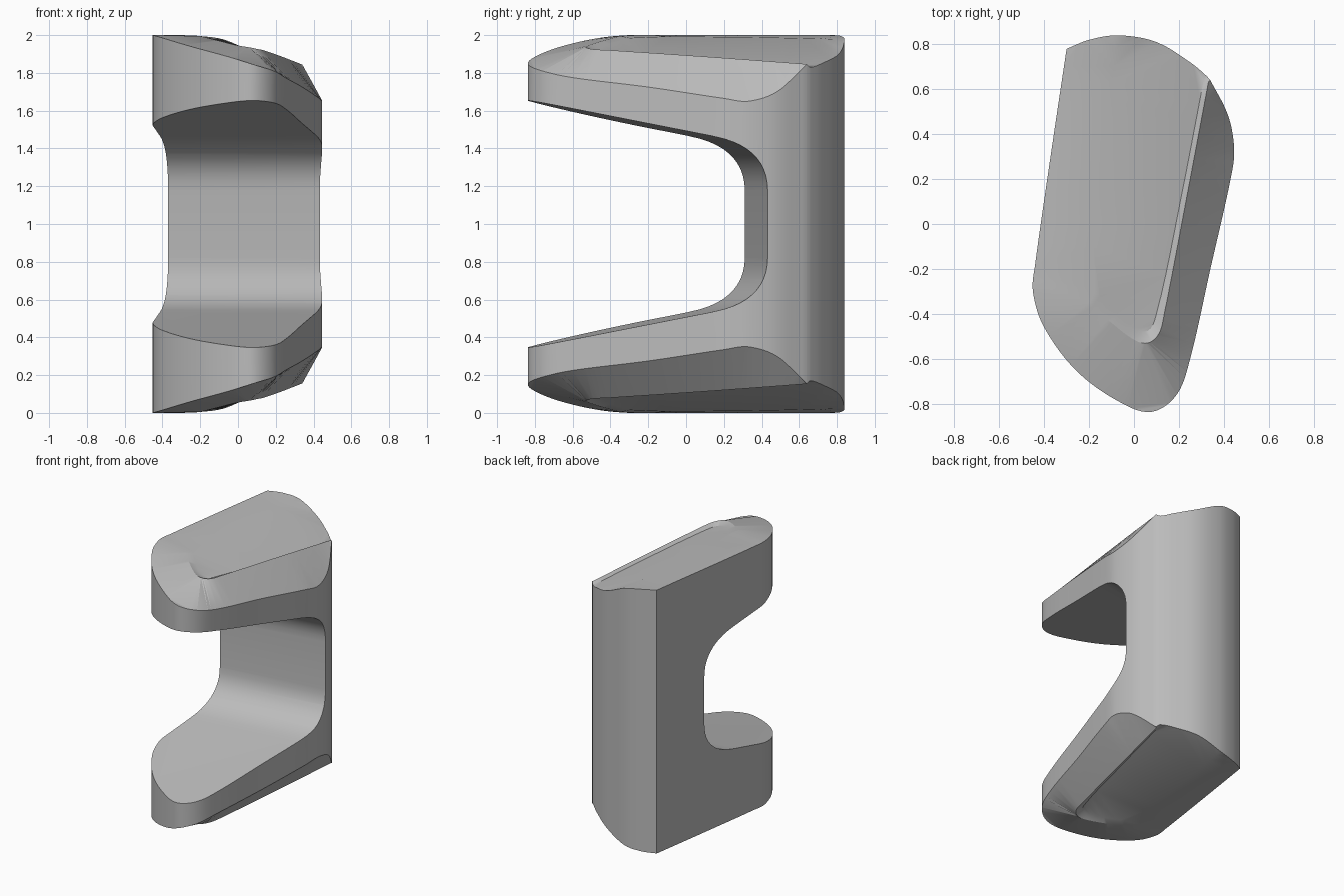
import bpy, bmesh, math
from mathutils import Vector
from mathutils.geometry import delaunay_2d_cdt, interpolate_bezier

cube = bpy.data.objects.get("Cube")
if cube:
    bpy.data.objects.remove(cube, do_unlink=True)


def smooth_path(points, steps):
    """Smooth curve through the points, with chord-length handles."""
    pts = [Vector(p) for p in points]
    last = len(pts) - 1
    tangents = [(pts[min(i + 1, last)] - pts[max(i - 1, 0)]).normalized() for i in range(last + 1)]
    path = []
    for i in range(last):
        a, b = pts[i], pts[i + 1]
        reach = (b - a).length / 3
        path += interpolate_bezier(a, a + tangents[i] * reach, b - tangents[i + 1] * reach, b, steps + 1)[:-1]
    return path + [pts[-1]]


def mesh_object(name, bm):
    bmesh.ops.recalc_face_normals(bm, faces=bm.faces)
    mesh = bpy.data.meshes.new(name)
    bm.to_mesh(mesh)
    bm.free()
    obj = bpy.data.objects.new(name, mesh)
    bpy.context.collection.objects.link(obj)
    return obj


# Upper edge of the wall, from the sharp back corner round to the back
side_edge = [(-.3, .78, 2), (-.37, .31, 2), (-.44, -.18, 2), (-.45, -.3, 2),
             (-.4, -.46, 1.985), (-.25, -.66, 1.94), (-.05, -.8, 1.885),
             (.08, -.836, 1.845), (.19, -.76, 1.81), (.25, -.6, 1.775),
             (.34, -.2, 1.725), (.43, .2, 1.665), (.446, .33, 1.65),
             (.42, .48, 1.7), (.34, .64, 1.845)]
back_edge = [(.34, .64, 1.845), (.32, .662, 1.83), (.25, .72, 1.85),
             (.1, .81, 1.9), (-.07, .84, 1.975), (-.2, .82, 1.995), (-.3, .78, 2)]
outline = smooth_path(side_edge, 6)[:-1] + smooth_path(back_edge, 5)[:-1]

# Rim of the shallow recess on the cap, and the recess floor edge
rim = smooth_path([(-.2, -.35, 1.995), (-.1, -.44, 1.97), (0, -.515, 1.945),
                   (.06, -.53, 1.935), (.11, -.49, 1.925), (.135, -.4, 1.92),
                   (.235, .12, 1.885), (.332, .635, 1.847)], 6)
floor_edge = smooth_path([(-.17, -.3, 1.985), (-.05, -.42, 1.945), (.05, -.48, 1.915),
                          (.1, -.4, 1.905), (.21, .12, 1.87), (.31, .64, 1.831)], 6)
ridge = smooth_path([(-.18, -.1, 1.993), (-.13, .4, 1.988), (-.08, .78, 1.978)], 5)

# Body: triangulated cap, its mirrored twin below, and a wall between
points = outline + rim + floor_edge + ridge
n = len(outline)
edges = [(i, (i + 1) % n) for i in range(n)]
start = n
for line in (rim, floor_edge, ridge):
    edges += [(start + i, start + i + 1) for i in range(len(line) - 1)]
    start += len(line)
flat, _, tris, origins, _, _ = delaunay_2d_cdt([p.xy for p in points], edges, [], 1, 1e-5)

bm = bmesh.new()
heights = [points[src[0]].z if src else 1.9 for src in origins]
top = [bm.verts.new((p.x, p.y, z)) for p, z in zip(flat, heights)]
bottom = [bm.verts.new((p.x, p.y, 2 - z)) for p, z in zip(flat, heights)]
for tri in tris:
    bm.faces.new([top[i] for i in tri])
    bm.faces.new([bottom[i] for i in reversed(tri)])
for edge in [e for e in bm.edges if e.is_boundary and e.verts[0] in set(top)]:
    a, b = (top.index(v) for v in edge.verts)
    bm.faces.new((top[a], top[b], bottom[b], bottom[a]))
body = mesh_object("clamp_body", bm)

# Cutter: flared, filleted mouth swept slightly askew across the body
upper = [Vector((-1.3, 1.755)), Vector((-.79, 1.655)), Vector((.13, 1.468))]
upper += interpolate_bezier(Vector((.16, 1.461)), Vector((.33, 1.425)),
                            Vector((.43, 1.33)), Vector((.43, 1.18)), 12)
profile = list(upper) + [Vector((p.x, 2 - p.y)) for p in reversed(upper)]
bm = bmesh.new()
face = bm.faces.new([bm.verts.new((-1, p.x - .15 * 1.43, p.y)) for p in profile])
swept = bmesh.ops.extrude_face_region(bm, geom=[face])
bmesh.ops.translate(bm, vec=(2, .3, 0),
                    verts=[v for v in swept["geom"] if isinstance(v, bmesh.types.BMVert)])
cutter = mesh_object("mouth_cutter", bm)
cutter.hide_render = True

cut = body.modifiers.new("mouth", 'BOOLEAN')
cut.operation = 'DIFFERENCE'
cut.solver = 'EXACT'
cut.object = cutter
bpy.context.view_layer.objects.active = body
body.select_set(True)
bpy.ops.object.modifier_apply(modifier=cut.name)
bpy.data.objects.remove(cutter, do_unlink=True)

# Material and shading
grey = bpy.data.materials.new("plain_grey")
grey.use_nodes = True
colour = (.5, .5, .5, 1)
grey.diffuse_color = colour
grey.node_tree.nodes["Principled BSDF"].inputs["Base Color"].default_value = colour
body.data.materials.clear()
body.data.materials.append(grey)
bpy.ops.object.shade_smooth_by_angle(angle=math.radians(25))
